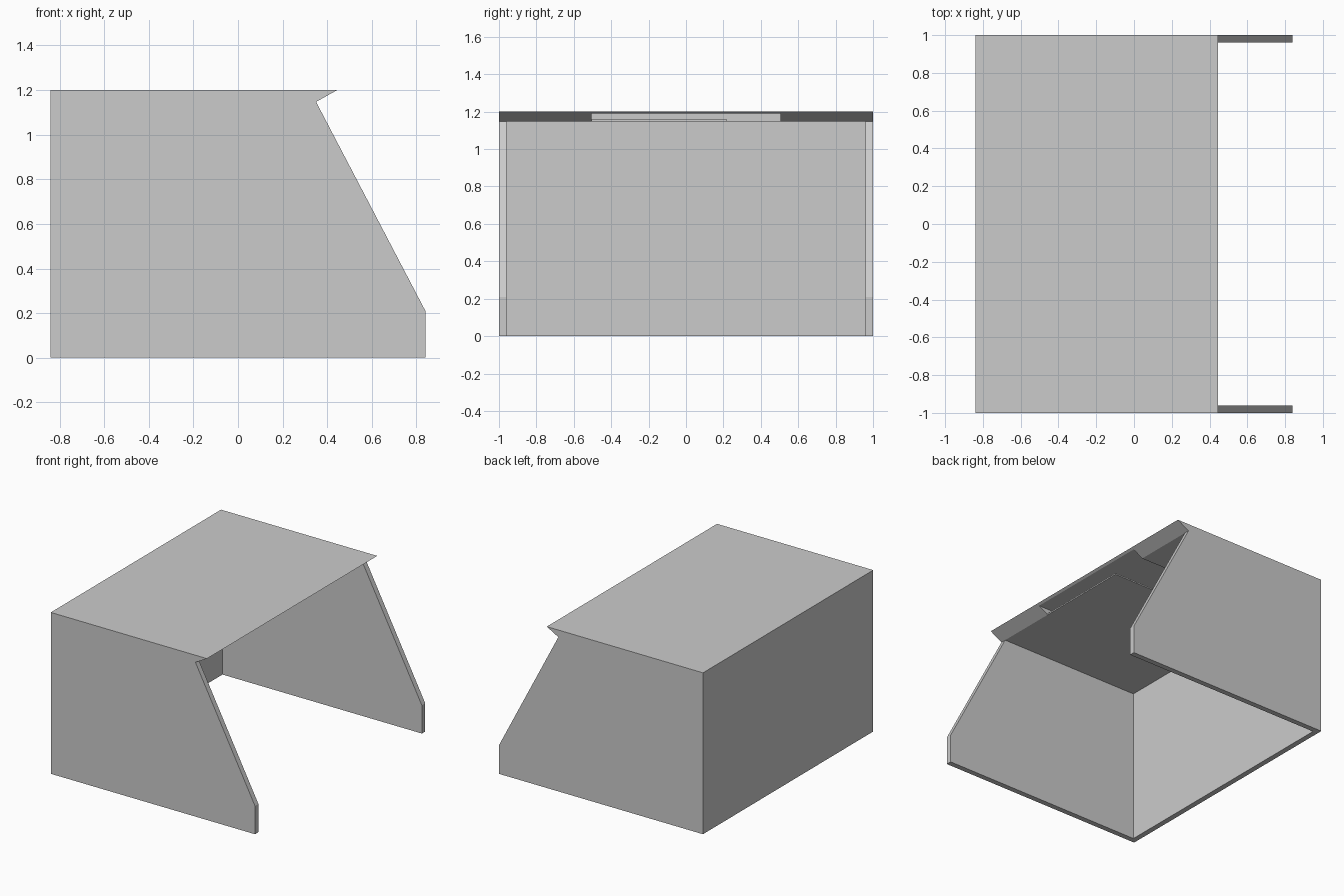
import bpy
import bmesh

if "Cube" in bpy.data.objects:
    bpy.data.objects.remove(bpy.data.objects["Cube"], do_unlink=True)

GREY = (0.6, 0.6, 0.6, 1.0)
mat = bpy.data.materials.new("plain grey")
mat.use_nodes = True
mat.diffuse_color = GREY
mat.node_tree.nodes["Principled BSDF"].inputs["Base Color"].default_value = GREY

LIP_Z = 1.147      # underside of the roof slab
WALL = 0.04        # panel thickness
BACK = -0.84
RECESS_END = -0.6
RECESS_HALF = 0.505


def prism(name, profile, y0, y1):
    """Extrude an (x, z) outline along y."""
    bm = bmesh.new()
    face = bm.faces.new([bm.verts.new((x, y0, z)) for x, z in profile])
    grown = bmesh.ops.extrude_face_region(bm, geom=[face])["geom"]
    verts = [v for v in grown if isinstance(v, bmesh.types.BMVert)]
    bmesh.ops.translate(bm, verts=verts, vec=(0, y1 - y0, 0))
    bmesh.ops.recalc_face_normals(bm, faces=bm.faces)
    mesh = bpy.data.meshes.new(name)
    bm.to_mesh(mesh)
    bm.free()
    mesh.materials.append(mat)
    obj = bpy.data.objects.new(name, mesh)
    bpy.context.scene.collection.objects.link(obj)
    return obj


def box(name, x0, x1, y0, y1, z0, z1):
    return prism(name, [(x0, z0), (x1, z0), (x1, z1), (x0, z1)], y0, y1)


def cut(target, cutter):
    """Subtract the cutter, apply the result and remove the cutter."""
    cutter.hide_render = True
    mod = target.modifiers.new("cut", 'BOOLEAN')
    mod.operation = 'DIFFERENCE'
    mod.solver = 'EXACT'
    mod.object = cutter
    bpy.context.view_layer.objects.active = target
    bpy.ops.object.modifier_apply(modifier=mod.name)
    bpy.data.objects.remove(cutter, do_unlink=True)


# Shell: side outline with sloped edge and overhanging lip
shell = prism("shell", [(BACK, 0), (0.84, 0), (0.84, 0.21), (0.35, LIP_Z),
                        (0.445, 1.2), (BACK, 1.2)], -1, 1)

# Hollow interior, open at the bottom and the sloped side
cut(shell, box("interior_cutter", BACK + WALL, 1.5,
               WALL - 1, 1 - WALL, -0.5, LIP_Z))

# Recess in the roof underside, running out through the lip
cut(shell, box("recess_cutter", RECESS_END, 1.5,
               -RECESS_HALF, RECESS_HALF, 1.0, 1.19))

# Thin sliding plate partly closing the recess
box("recess_plate", RECESS_END, 0.35, -RECESS_HALF, 0.22, LIP_Z, LIP_Z + 0.01)
